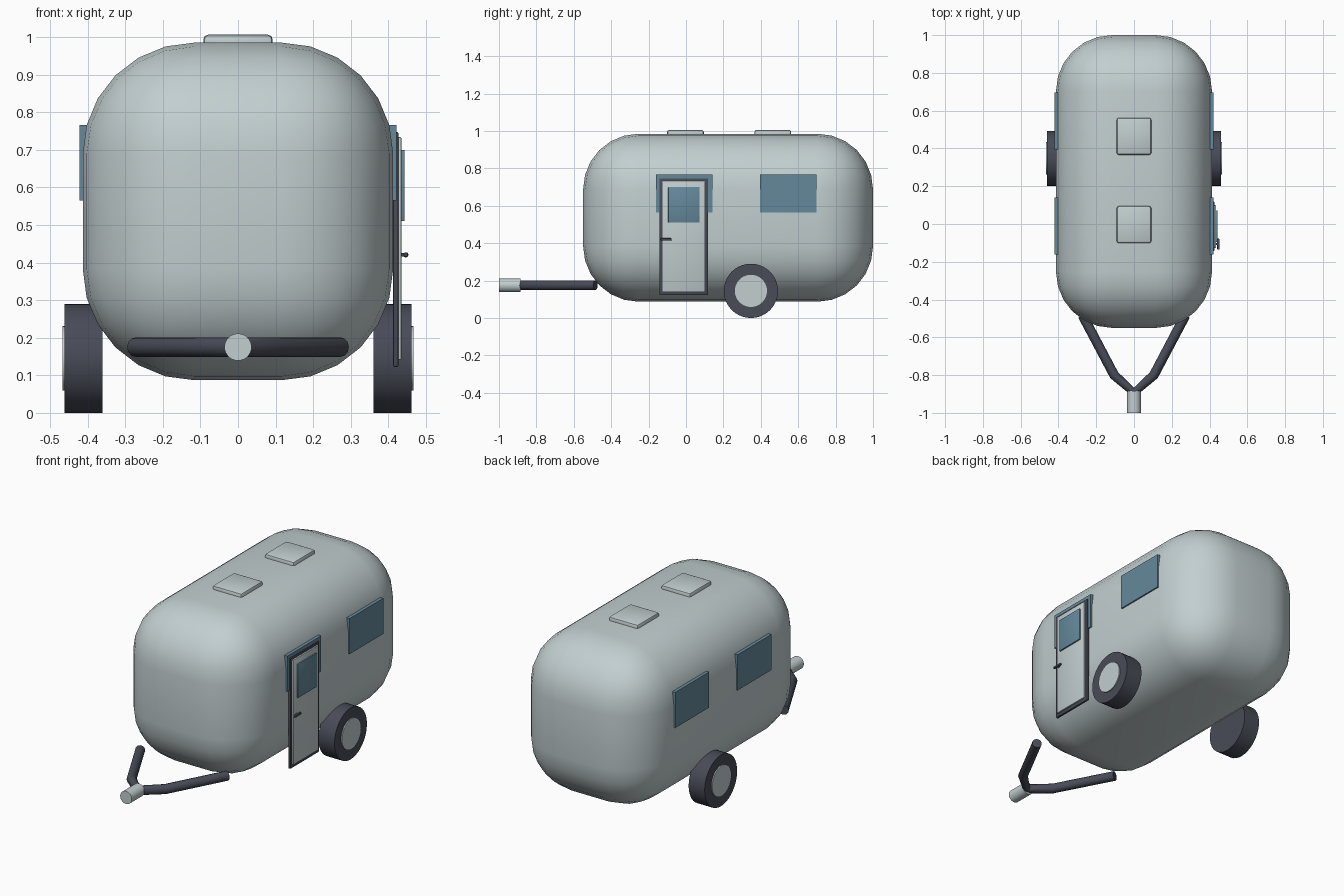
import bpy
import math
from mathutils import Vector

default = bpy.data.objects.get("Cube")
if default:
    bpy.data.objects.remove(default, do_unlink=True)


def make_material(name, rgb):
    mat = bpy.data.materials.new(name)
    mat.use_nodes = True
    colour = (*rgb, 1.0)
    mat.diffuse_color = colour
    mat.node_tree.nodes["Principled BSDF"].inputs["Base Color"].default_value = colour
    return mat


SILVER = make_material("silver_grey", (0.54, 0.62, 0.63))
DARK = make_material("dark_rubber", (0.065, 0.07, 0.095))
GLASS = make_material("blue_glass", (0.13, 0.25, 0.33))


def finish(name, mat):
    obj = bpy.context.object
    obj.name = name
    obj.data.materials.clear()
    obj.data.materials.append(mat)
    bpy.ops.object.shade_smooth_by_angle(angle=math.radians(35))
    return obj


def box(name, low, high, mat, bevel=0.0, segments=2):
    """Box between two corners, with optional rounded edges."""
    low, high = Vector(low), Vector(high)
    bpy.ops.mesh.primitive_cube_add(size=1, location=(low + high) / 2)
    obj = bpy.context.object
    obj.scale = high - low
    bpy.ops.object.transform_apply(location=False, rotation=False, scale=True)
    if bevel:
        mod = obj.modifiers.new("Rounding", "BEVEL")
        mod.width = bevel
        mod.segments = segments
        bpy.ops.object.modifier_apply(modifier=mod.name)
    return finish(name, mat)


def cylinder(name, centre, radius, depth, axis, mat, sides=40):
    turn = (0, math.pi / 2, 0) if axis == "x" else (math.pi / 2, 0, 0)
    bpy.ops.mesh.primitive_cylinder_add(
        vertices=sides, radius=radius, depth=depth, location=centre, rotation=turn)
    return finish(name, mat)


# Rounded shell
box("body", (-0.413, -0.55, 0.087), (0.413, 1.0, 0.985), SILVER, 0.297, 6)

# Roof vents
for label, y in (("front", -0.003), ("rear", 0.464)):
    box(label + "_roof_vent", (-0.092, y - 0.098, 0.965),
        (0.092, y + 0.098, 1.006), SILVER, 0.012)

# Wheels and side windows, both sides
for label, side in (("left", 1), ("right", -1)):
    cylinder(label + "_wheel", (side * 0.411, 0.347, 0.145), 0.145, 0.1, "x", DARK)
    cylinder(label + "_hub", (side * 0.458, 0.347, 0.145), 0.086, 0.018, "x", SILVER)
    for place, y in (("front", -0.01), ("rear", 0.546)):
        box(f"{label}_{place}_window", (side * 0.408 - 0.013, y - 0.151, 0.565),
            (side * 0.408 + 0.013, y + 0.151, 0.766), GLASS)

# Door, layered outwards
box("door_frame", (0.413, -0.142, 0.122), (0.427, 0.118, 0.747), DARK, 0.004)
box("door_panel", (0.422, -0.126, 0.141), (0.435, 0.1, 0.734), SILVER, 0.004)
box("door_window", (0.43, -0.095, 0.51), (0.443, 0.072, 0.7), GLASS, 0.002)
box("door_handle", (0.44, -0.136, 0.414), (0.453, -0.077, 0.427), DARK, 0.005)
box("handle_stem", (0.433, -0.112, 0.416), (0.444, -0.1, 0.425), DARK)

# Bent tow bar: one tube running through the coupler
path = [(0.272, -0.484), (0.105, -0.8), (0.0, -0.893)]
path += [(-x, y) for x, y in reversed(path[:-1])]
curve = bpy.data.curves.new("tow_bar", "CURVE")
curve.dimensions = "3D"
curve.bevel_depth = 0.026
curve.bevel_resolution = 4
curve.use_fill_caps = True
spline = curve.splines.new("POLY")
spline.points.add(len(path) - 1)
for point, (x, y) in zip(spline.points, path):
    point.co = (x, y, 0.175, 1)
bar = bpy.data.objects.new("tow_bar", curve)
bpy.context.collection.objects.link(bar)
bpy.ops.object.select_all(action="DESELECT")
bar.select_set(True)
bpy.context.view_layer.objects.active = bar
bpy.ops.object.convert(target="MESH")
finish("tow_bar", DARK)

# Coupler at the tip
cylinder("coupler", (0, -0.942, 0.175), 0.036, 0.116, "y", SILVER, 32)
